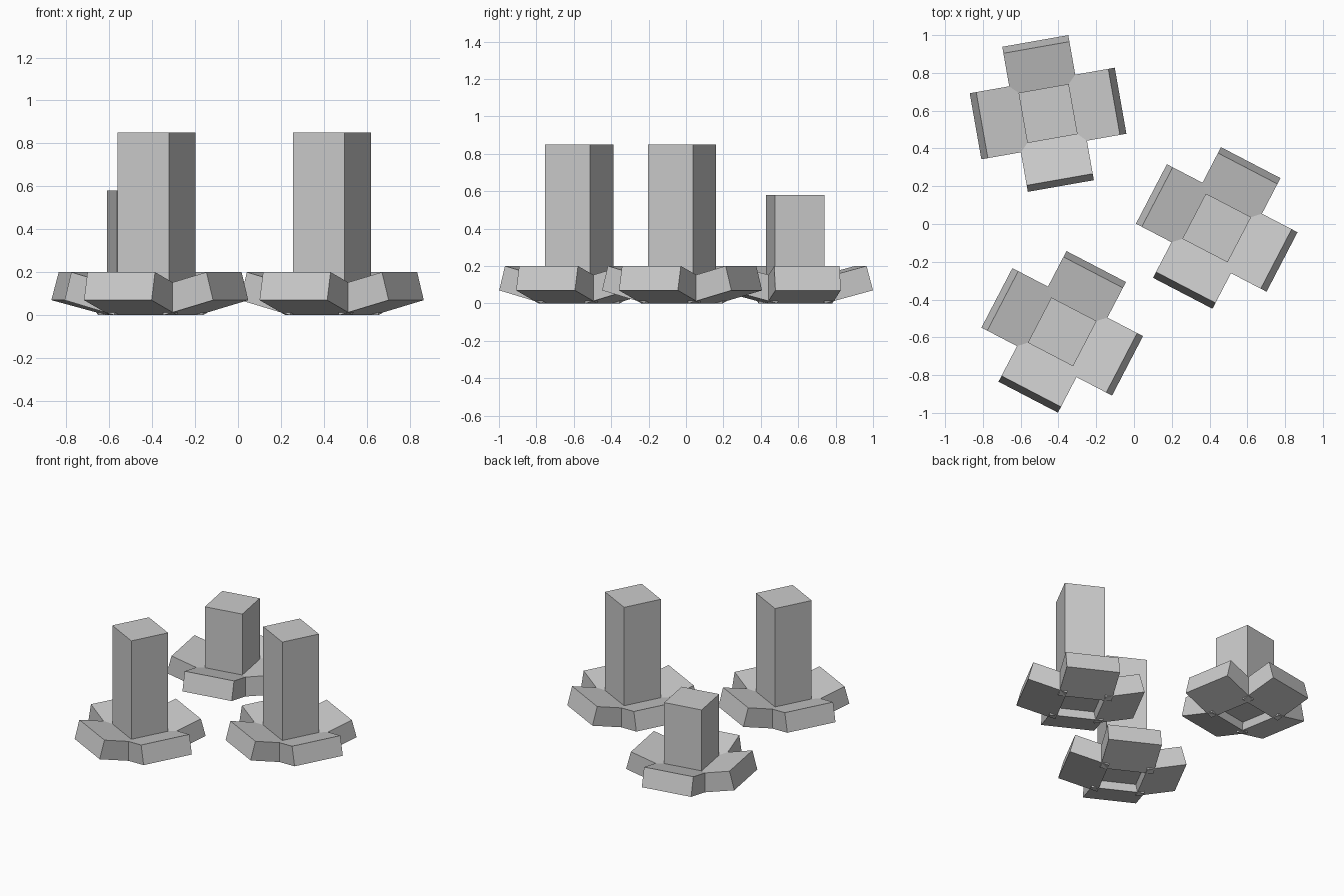
import bpy
from math import radians
from mathutils import Matrix, Vector

if "Cube" in bpy.data.objects:
    bpy.data.objects.remove(bpy.data.objects["Cube"])

TILT = radians(15)
LENGTH, WIDTH, THICK = 0.27, 0.355, 0.135   # tilted base block
SIDE, PILLAR_BOTTOM = 0.27, 0.05            # square pillar


def box(name, size, matrix):
    bpy.ops.mesh.primitive_cube_add(size=1)
    ob = bpy.context.object
    ob.name = name
    ob.data.transform(Matrix.Diagonal((*size, 1)))
    ob.matrix_world = matrix
    return ob


def cluster(name, x, y, turn, height):
    frame = Matrix.Translation((x, y, 0)) @ Matrix.Rotation(radians(turn), 4, 'Z')
    # upright pillar
    h = height - PILLAR_BOTTOM
    box(name + "_pillar", (SIDE, SIDE, h),
        frame @ Matrix.Translation((0, 0, PILLAR_BOTTOM + h / 2)))
    # four blocks around it, rising outwards
    for i in range(4):
        m = (frame @ Matrix.Rotation(radians(90 * i), 4, 'Z')
             @ Matrix.Translation((0.242, 0, 0.1))
             @ Matrix.Rotation(-TILT, 4, 'Y'))
        box(f"{name}_base_block_{i + 1}", (LENGTH, WIDTH, THICK), m)


cluster("back_short", -0.455, 0.585, 10, 0.58)
cluster("right_tall", 0.438, -0.021, -27.5, 0.85)
cluster("front_tall", -0.38, -0.571, -27.5, 0.85)
